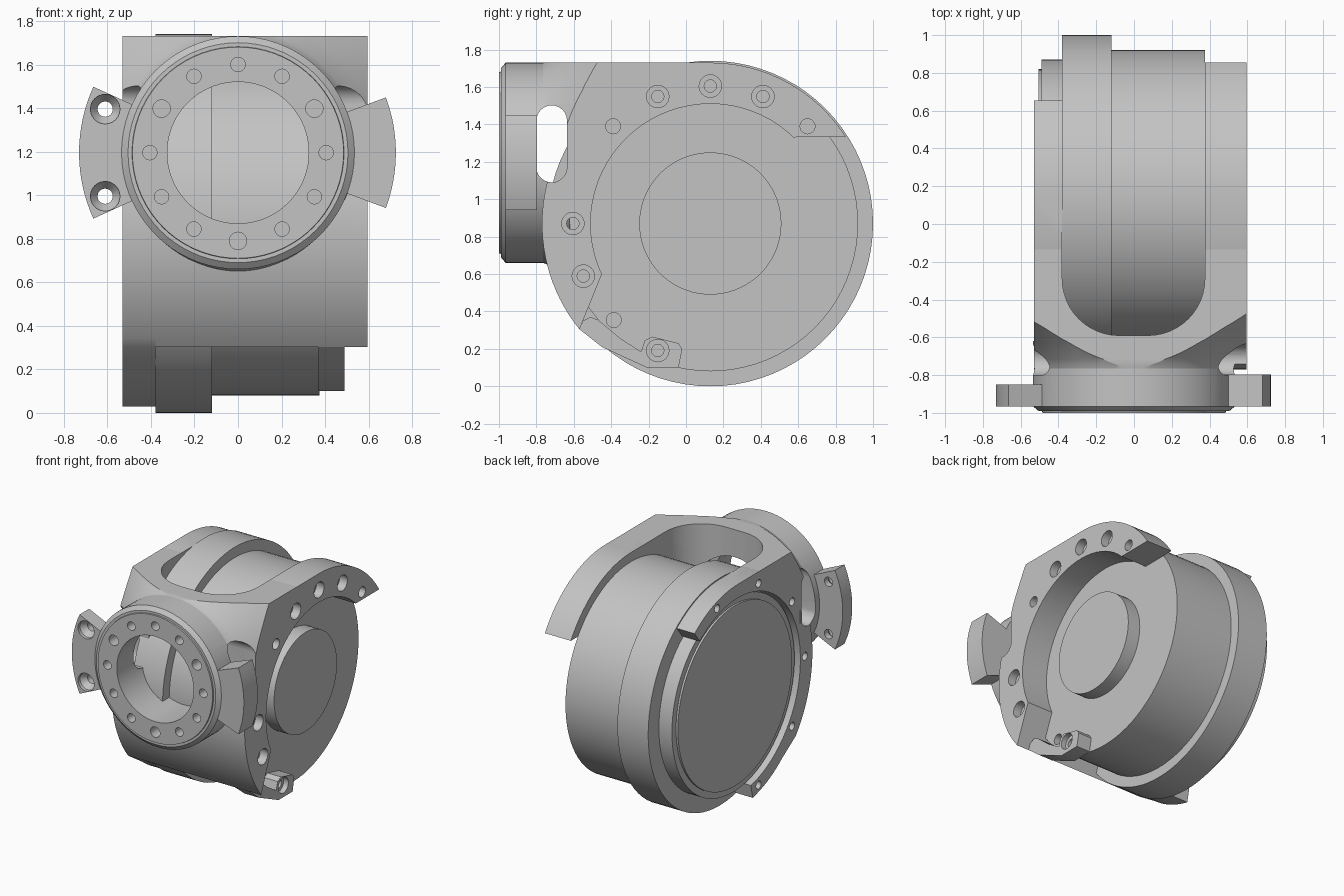
import bpy, bmesh
from math import sin, cos, radians

cube = bpy.data.objects.get("Cube")
if cube:
    bpy.data.objects.remove(cube)

metal = bpy.data.materials.new("light_grey_metal")
metal.use_nodes = True
GREY = (0.55, 0.55, 0.55, 1)
metal.diffuse_color = GREY
metal.node_tree.nodes["Principled BSDF"].inputs["Base Color"].default_value = GREY

AXLE = (0.13, 0.87)    # motor axis (y, z), runs along x
PORT = (0.0, 1.195)    # front port axis (x, z), runs along y


def place(axis, u, v, t):
    return {"x": (t, u, v), "y": (u, t, v), "z": (u, v, t)}[axis]


def loft(name, axis, rings):
    """Solid through rings of equal point count; each ring is (points, position)."""
    bm = bmesh.new()
    loops = [[bm.verts.new(place(axis, u, v, t)) for u, v in pts] for pts, t in rings]
    n = len(loops[0])
    for a, b in zip(loops, loops[1:]):
        for i in range(n):
            bm.faces.new((a[i], a[(i + 1) % n], b[(i + 1) % n], b[i]))
    bm.faces.new(loops[0])
    bm.faces.new(loops[-1])
    bmesh.ops.recalc_face_normals(bm, faces=bm.faces)
    mesh = bpy.data.meshes.new(name)
    bm.to_mesh(mesh)
    bm.free()
    mesh.materials.append(metal)
    ob = bpy.data.objects.new(name, mesh)
    bpy.context.collection.objects.link(ob)
    return ob


def polar(c, r, deg):
    return c[0] + r * cos(radians(deg)), c[1] + r * sin(radians(deg))


def arc(c, r, a0, a1, n=24):
    return [polar(c, r, a0 + (a1 - a0) * i / n) for i in range(n + 1)]


def prism(name, axis, pts, a, b):
    return loft(name, axis, [(pts, a), (pts, b)])


def lathe(name, axis, c, profile, n=72):
    return loft(name, axis, [(arc(c, r, 0, 360 - 360 / n, n - 1), t) for r, t in profile])


def cyl(axis, c, r, a, b, n=72):
    return lathe("cutter", axis, c, [(r, a), (r, b)], n)


def boolean(parts, cutters, op="DIFFERENCE"):
    for part in parts:
        bpy.context.view_layer.objects.active = part
        for cutter in cutters:
            mod = part.modifiers.new("cut", "BOOLEAN")
            mod.object, mod.operation, mod.solver = cutter, op, "EXACT"
            bpy.ops.object.modifier_apply(modifier=mod.name)
    for cutter in cutters:
        bpy.data.objects.remove(cutter)


# Motor: stepped drum with a raised hub
motor = lathe("motor_drum", "x", AXLE, [
    (0.69, -0.505), (0.69, -0.49), (0.74, -0.49), (0.74, -0.38), (0.87, -0.38),
    (0.87, -0.12), (0.79, -0.12), (0.79, 0.375)], 80)
boolean([motor], [cyl("x", polar(AXLE, 0.73, 225), 0.04, 0.28, 0.45, 20)])
hub = lathe("motor_hub", "x", AXLE, [(0.38, 0.36), (0.38, 0.48)])

# Housing body with the long right arm
front = arc(AXLE, 0.9, 219, 109, 36) + [(-0.135, 1.73)]
housing = prism("housing", "x", front + arc(AXLE, 0.86, 90, 32.5, 23)
                + [(0.13, 1.33), (-0.45, 0.6)], -0.38, 0.595)

# Left arm, a band around the drum cap
left_arm = prism("left_arm", "x", arc(AXLE, 0.86, 258, 232, 10) + front
                 + arc(AXLE, 0.86, 90, 52.5, 15) + arc(AXLE, 0.755, 52.5, 258, 48), -0.53, -0.38)

# Flared neck, trimmed to the housing width
neck = lathe("neck", "y", PORT, [(0.53, -0.78), (0.54, -0.75), (0.56, -0.715), (0.63, -0.635),
                                 (0.71, -0.555), (0.79, -0.485), (0.84, -0.44), (0.84, 0.1)])
trim = [(-0.53, 0.65), (0.595, 0.65), (0.595, 1.73), (-0.53, 1.73)]
boolean([neck], [prism("cutter", "y", trim, -0.9, 0.08)], "INTERSECT")

# Front ring with chamfered rim
ring = lathe("front_ring", "y", PORT, [(0.485, -1), (0.487, -0.99), (0.505, -0.99),
                                       (0.535, -0.965), (0.535, -0.62)])

# Mounting ears
ears = []
for name, mid, half, r0, r1, back in (("left_side_ear", 180, 24.5, 0.52, 0.73, -0.85),
                                      ("right_side_ear", 0, 20.5, 0.5, 0.725, -0.797)):
    pts = arc(PORT, r1, mid - half, mid + half, 16) + arc(PORT, r0, mid + half, mid - half, 16)
    ears.append(prism(name, "y", pts, -0.965, back))
ears[0].name, ears[1].name = "ear_with_holes", "plain_ear"

# Openings: motor bay, both arm bores, front port, side slot
bay = [(-0.38, 1.3)] + arc((-0.08, -0.29), 0.3, 180, 270, 12) \
    + arc((0.075, -0.29), 0.3, 270, 360, 12) + [(0.375, 1.3)]
slot = arc((-0.718, 1.42), 0.082, 0, 180, 12) + arc((-0.718, 1.172), 0.082, 180, 360, 12)
boolean([housing, left_arm, neck, ring], [
    prism("cutter", "z", bay, 0.6, 2),
    cyl("x", AXLE, 0.64, 0.3, 0.8),
    cyl("x", AXLE, 0.755, -0.7, -0.375),
    cyl("y", PORT, 0.325, -1.1, -0.2),
    prism("cutter", "x", slot, -0.9, 0.9),
])

# Screw holes in the ring
boolean([ring], [cyl("y", polar(PORT, 0.405, i * 30), 0.04 if i in (1, 5, 9) else 0.033,
                     -1.1, -0.87, 20) for i in range(12)])

# Countersunk holes in one ear
for dz in (-0.2, 0.2):
    spot = (-0.61, PORT[1] + dz)
    boolean(ears[:1], [cyl("y", spot, 0.035, -1.1, -0.8, 24),
                       lathe("cutter", "y", spot, [(0.068, -1), (0.068, -0.94), (0.03, -0.89)], 24)])

# Screw holes in the arms
for deg in (45, 67.5, 90, 112.5, 135, 180, 202.5):
    spot = polar(AXLE, 0.735, deg)
    plain = deg in (45, 135)
    cutters = [cyl("x", spot, 0.04 if plain else 0.033, 0.39, 0.7, 20)]
    if not plain:
        cutters.append(cyl("x", spot, 0.06, 0.53, 0.7, 24))
    boolean([housing, neck], cutters)
boolean([left_arm, neck], [cyl("x", polar(AXLE, 0.81, deg), 0.03, -0.6, -0.42, 16)
                           for deg in range(72, 260, 36)])

# Lower tab on the right side
tab = prism("lower_tab", "x", [
    (-0.57, 0.305), (-0.55, 0.35), (-0.51, 0.37), (-0.47, 0.355), (-0.35, 0.255), (-0.24, 0.185),
    (-0.22, 0.245), (-0.18, 0.265), (-0.04, 0.23), (-0.02, 0.2), (-0.04, 0.1), (-0.21, 0.1),
    (-0.45, 0.21)], 0.37, 0.49)
spot = polar(AXLE, 0.735, 247.5)
boolean([tab], [cyl("x", spot, 0.033, 0.39, 0.6, 20), cyl("x", spot, 0.06, 0.45, 0.6, 24)])

# Smooth shading with sharp edges kept
for ob in [motor, hub, housing, left_arm, neck, ring, tab] + ears:
    bpy.ops.object.select_all(action="DESELECT")
    ob.select_set(True)
    bpy.context.view_layer.objects.active = ob
    bpy.ops.object.shade_smooth_by_angle(angle=radians(25))
